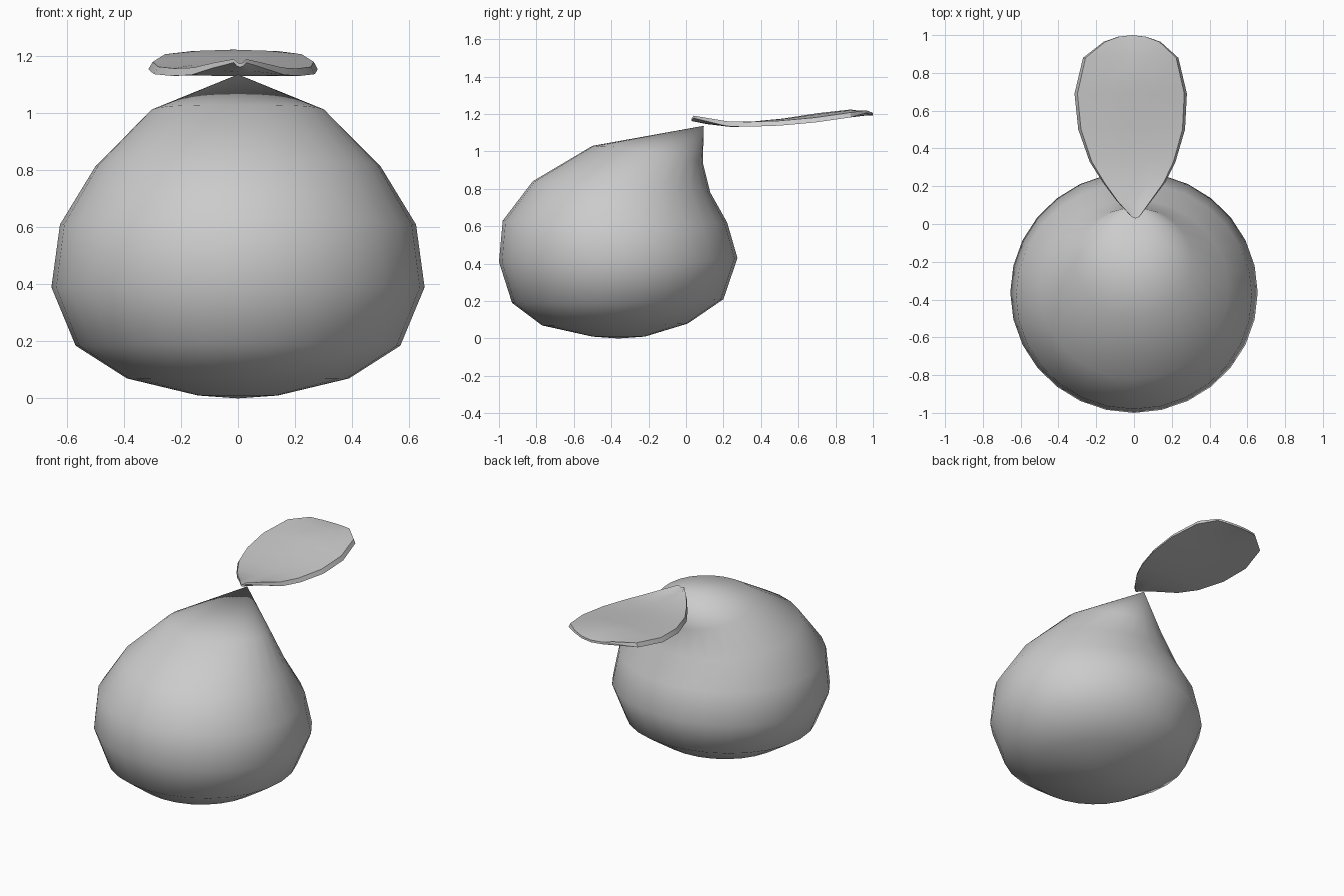
import bpy, bmesh
from math import sin, cos, pi

if "Cube" in bpy.data.objects:
    bpy.data.objects.remove(bpy.data.objects["Cube"])


def finish(bm, name, angle):
    bmesh.ops.recalc_face_normals(bm, faces=bm.faces)
    mesh = bpy.data.meshes.new(name)
    bm.to_mesh(mesh)
    bm.free()
    obj = bpy.data.objects.new(name, mesh)
    bpy.context.collection.objects.link(obj)
    bpy.ops.object.select_all(action='DESELECT')
    obj.select_set(True)
    bpy.context.view_layer.objects.active = obj
    if angle is None:
        bpy.ops.object.shade_smooth()
    else:
        bpy.ops.object.shade_smooth_by_angle(angle=angle)
    return obj


# Fruit body: tilted rings lofted from the base to a leaning tip
# each ring: front y, front z, back y, back z, half width, z at the sides
RINGS = [
    (-0.50, 0.01, -0.22, 0.01, 0.14, 0.01),
    (-0.77, 0.07, 0.01, 0.08, 0.39, 0.07),
    (-0.93, 0.19, 0.20, 0.21, 0.57, 0.185),
    (-1.00, 0.41, 0.275, 0.43, 0.655, 0.39),
    (-0.98, 0.63, 0.22, 0.62, 0.625, 0.61),
    (-0.82, 0.84, 0.13, 0.78, 0.50, 0.815),
    (-0.50, 1.03, 0.09, 0.94, 0.31, 1.005),
]
SIDES = 28
bm = bmesh.new()
loops = []
for fy, fz, by, bz, w, sz in RINGS:
    loop = []
    for i in range(SIDES):
        a = 2 * pi * i / SIDES
        mid = (fz + bz) / 2
        z = mid + (fz - bz) / 2 * cos(a) + (sz - mid) * sin(a) ** 2
        loop.append(bm.verts.new((w * sin(a), (fy + by) / 2 + (fy - by) / 2 * cos(a), z)))
    loops.append(loop)
base = bm.verts.new((0, -0.36, 0))
tip = bm.verts.new((0, 0.095, 1.137))
for i in range(SIDES):
    j = (i + 1) % SIDES
    for lo, hi in zip(loops, loops[1:]):
        bm.faces.new((lo[i], lo[j], hi[j], hi[i]))
    bm.faces.new((base, loops[0][j], loops[0][i]))
    bm.faces.new((tip, loops[-1][i], loops[-1][j]))
finish(bm, "fruit_body", None)

# Leaf: two arched skins joined by a thin rim
# each row: centre y, edge y, left x, right x, lower edge z, upper centre z
ROWS = [
    (0.03, 0.04, -0.015, 0.03, 1.163, 1.175),
    (0.11, 0.12, -0.09, 0.09, 1.150, 1.165),
    (0.24, 0.22, -0.165, 0.165, 1.133, 1.157),
    (0.36, 0.33, -0.235, 0.22, 1.130, 1.160),
    (0.52, 0.50, -0.295, 0.27, 1.136, 1.176),
    (0.70, 0.69, -0.315, 0.28, 1.153, 1.204),
    (0.88, 0.88, -0.27, 0.235, 1.180, 1.224),
    (1.00, 0.965, -0.16, 0.14, 1.192, 1.206),
]
COLS = [-1, -0.5, 0, 0.5, 1]
bm = bmesh.new()
upper, lower = [], []
for cy, ey, left, right, ez, cz in ROWS:
    up, low = [], []
    for t in COLS:
        x = (left + right) / 2 + t * (right - left) / 2
        y = cy + (ey - cy) * t * t
        top = cz + (ez + 0.028 - cz) * t * t
        thick = min(0.026, 0.01 + cy * 0.08)
        if cy > 0.9:
            thick = 0.014
        up.append(bm.verts.new((x * 0.95, y, top)))
        low.append(bm.verts.new((x, y, top - thick)))
    upper.append(up)
    lower.append(low)
n, m = len(ROWS), len(COLS)
for r in range(n - 1):
    for c in range(m - 1):
        for g in (upper, lower):
            bm.faces.new((g[r][c], g[r][c + 1], g[r + 1][c + 1], g[r + 1][c]))
rim = ([(0, c) for c in range(m)] + [(r, m - 1) for r in range(1, n)]
       + [(n - 1, c) for c in range(m - 2, -1, -1)] + [(r, 0) for r in range(n - 2, 0, -1)])
for (r, c), (s, d) in zip(rim, rim[1:] + rim[:1]):
    bm.faces.new((upper[r][c], upper[s][d], lower[s][d], lower[r][c]))
finish(bm, "leaf", pi / 6)
